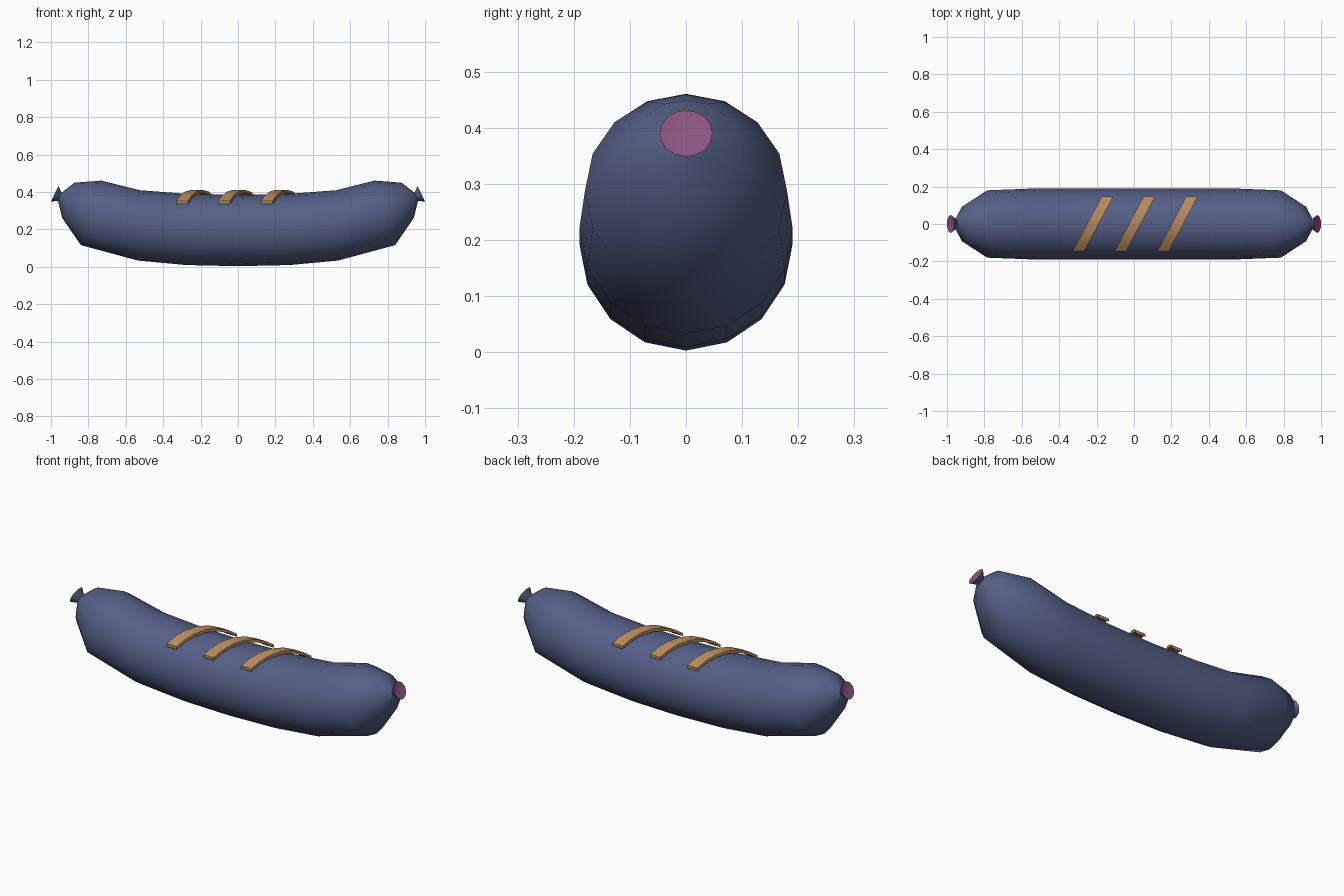
import bpy, bmesh, math

if "Cube" in bpy.data.objects:
    bpy.data.objects.remove(bpy.data.objects["Cube"])

SIDES = 16


def material(name, rgb):
    m = bpy.data.materials.new(name)
    m.diffuse_color = (*rgb, 1)
    m.use_nodes = True
    m.node_tree.nodes["Principled BSDF"].inputs["Base Color"].default_value = m.diffuse_color
    return m


def finish(name, bm, mat, angle):
    bmesh.ops.recalc_face_normals(bm, faces=bm.faces)
    me = bpy.data.meshes.new(name)
    bm.to_mesh(me)
    bm.free()
    ob = bpy.data.objects.new(name, me)
    bpy.context.collection.objects.link(ob)
    me.materials.append(mat)
    bpy.ops.object.select_all(action='DESELECT')
    bpy.context.view_layer.objects.active = ob
    ob.select_set(True)
    bpy.ops.object.shade_smooth_by_angle(angle=math.radians(angle))
    return ob


def ring(bm, x, z, r_y, r_z, tilt):
    """Circle of verts across the sausage, leaning inward at the top by tilt."""
    t = math.radians(tilt)
    out = []
    for i in range(SIDES):
        a = 2 * math.pi * i / SIDES
        h = r_z * math.cos(a)
        out.append(bm.verts.new((x - h * math.sin(t), r_y * math.sin(a), z + h * math.cos(t))))
    return out


def bridge(bm, a, b):
    for i in range(SIDES):
        j = (i + 1) % SIDES
        bm.faces.new((a[i], a[j], b[j], b[i]))


blue = material("casing_blue", (0.09, 0.115, 0.24))
pink = material("end_pink", (0.27, 0.09, 0.22))
tan = material("stripe_tan", (0.46, 0.25, 0.11))

# Sausage casing: centre x, centre z, radius y, radius z, tilt (right half)
half = [(0.27, 0.199, 0.19, 0.190, 2), (0.53, 0.221, 0.19, 0.188, 1.5),
        (0.785, 0.288, 0.18, 0.181, 17.7), (0.907, 0.355, 0.10, 0.10, 19),
        (0.953, 0.374, 0.025, 0.024, 24), (0.980, 0.390, 0.047, 0.046, 26)]
path = [(-x, z, ry, rz, -t) for x, z, ry, rz, t in reversed(half)]
path += [(0, 0.193, 0.19, 0.19, 0)] + half
bm = bmesh.new()
rings = [ring(bm, *p) for p in path]
for a, b in zip(rings, rings[1:]):
    bridge(bm, a, b)
finish("sausage_casing", bm, blue, 60)

# Dished pink faces closing the tied ends
for side, name in ((-1, "left_end_cap"), (1, "right_end_cap")):
    bm = bmesh.new()
    rim = ring(bm, side * 0.980, 0.390, 0.047, 0.046, side * 26)
    mid = bm.verts.new((side * 0.970, 0, 0.385))
    for i in range(SIDES):
        bm.faces.new((rim[i], rim[(i + 1) % SIDES], mid))
    # dish faces outward
    ob = finish(name, bm, pink, 60)
    if ob.data.polygons[0].normal.x * side < 0:
        ob.data.flip_normals()

# Slanted stripes arching over the top
arch = [(-0.148, 0.352), (-0.11, 0.380), (-0.06, 0.402), (0, 0.411),
        (0.06, 0.402), (0.11, 0.380), (0.148, 0.352)]
for n, cx in enumerate((-0.22, 0.004, 0.232)):
    bm = bmesh.new()
    sections = []
    for y, z in arch:
        x = cx + 0.53 * y
        sections.append([bm.verts.new((x + dx, y, z + dz)) for dx, dz in
                         ((-0.031, 0), (0.031, 0), (0.031, -0.016), (-0.031, -0.016))])
    for a, b in zip(sections, sections[1:]):
        for i in range(4):
            j = (i + 1) % 4
            bm.faces.new((a[i], a[j], b[j], b[i]))
    bm.faces.new(sections[0])
    bm.faces.new(sections[-1])
    finish(f"stripe_{n + 1}", bm, tan, 40)
